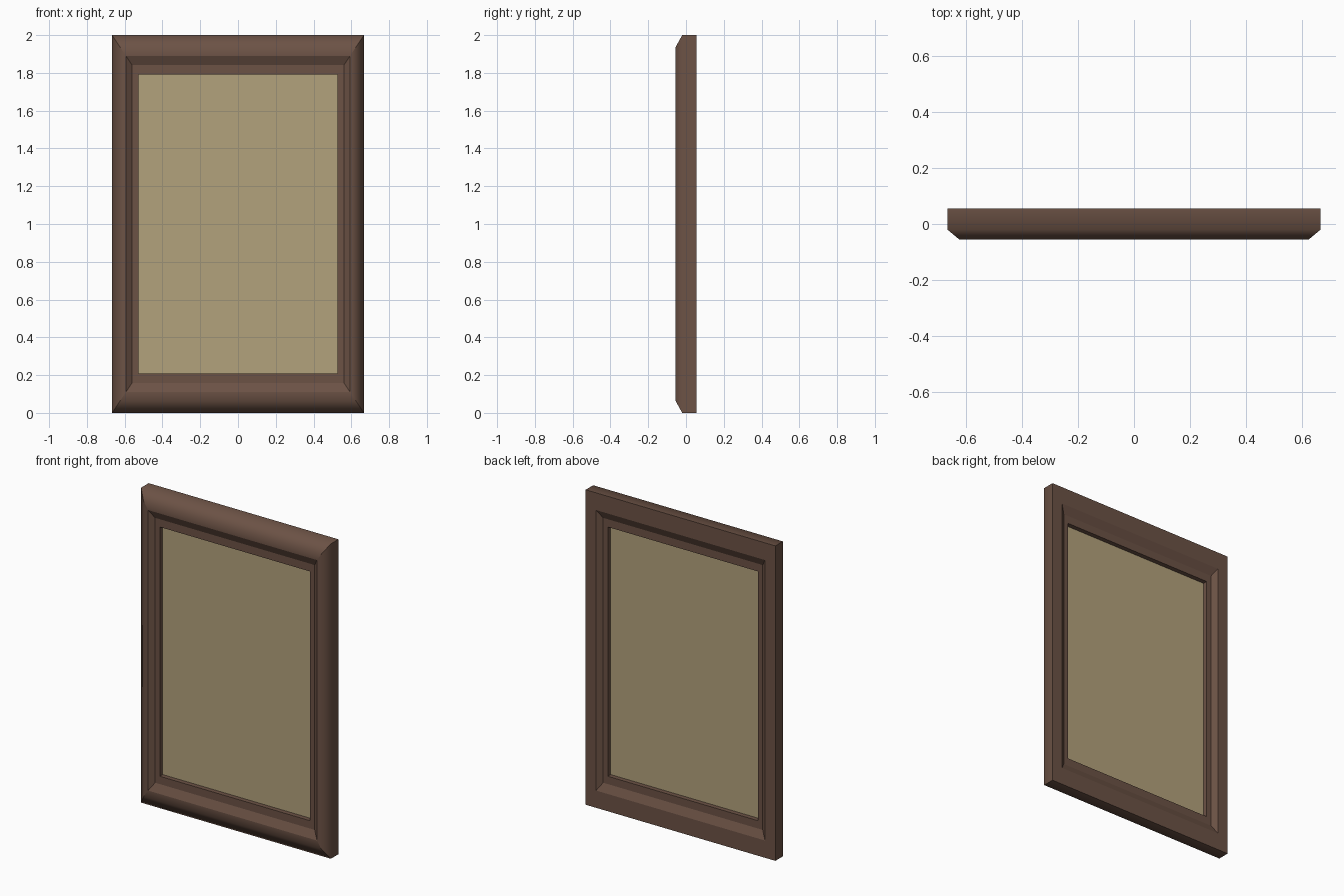
import bpy, bmesh

if "Cube" in bpy.data.objects:
    bpy.data.objects.remove(bpy.data.objects["Cube"])

W, H = 1.333, 2.0
RATIO = 1.5  # vertical insets are stretched with the frame height


def material(name, rgb):
    m = bpy.data.materials.new(name)
    m.diffuse_color = (*rgb, 1)
    m.use_nodes = True
    m.node_tree.nodes["Principled BSDF"].inputs["Base Color"].default_value = m.diffuse_color
    return m


def finish(bm, name, mat):
    bmesh.ops.recalc_face_normals(bm, faces=bm.faces)
    me = bpy.data.meshes.new(name)
    bm.to_mesh(me)
    bm.free()
    ob = bpy.data.objects.new(name, me)
    bpy.context.collection.objects.link(ob)
    me.materials.append(mat)
    return ob


# Moulded frame: cross-section (inset, y) swept round a mitred rectangle
profile = [(0, 0.055), (0, -0.02), (0.042, -0.055), (0.073, -0.055),
           (0.106, -0.031), (0.139, -0.031), (0.139, 0.031),
           (0.106, 0.031), (0.073, 0.055)]
soft = {1, 2}  # outer front chamfer blends softly

bm = bmesh.new()
rings = []
for inset, y in profile:
    x, z = W / 2 - inset, inset * RATIO
    rings.append([bm.verts.new(p) for p in
                  ((-x, y, z), (x, y, z), (x, y, H - z), (-x, y, H - z))])
n = len(rings)
for i in range(n):
    a, b = rings[i], rings[(i + 1) % n]
    for k in range(4):
        j = (k + 1) % 4
        bm.faces.new((a[k], a[j], b[j], b[k])).smooth = True
# Crisp mitres and steps
soft_verts = [set(rings[i]) for i in soft]
for e in bm.edges:
    e.smooth = any(set(e.verts) <= s for s in soft_verts)
finish(bm, "frame", material("dark_wood", (0.15, 0.085, 0.06)))

# Thin centre panel, tucked slightly into the frame
bm = bmesh.new()
bmesh.ops.create_cube(bm, size=1)
bmesh.ops.scale(bm, vec=(W - 0.27, 0.004, H - 0.27 * RATIO), verts=bm.verts)
bmesh.ops.translate(bm, vec=(0, 0, H / 2), verts=bm.verts)
finish(bm, "panel", material("tan_panel", (0.45, 0.36, 0.2)))
